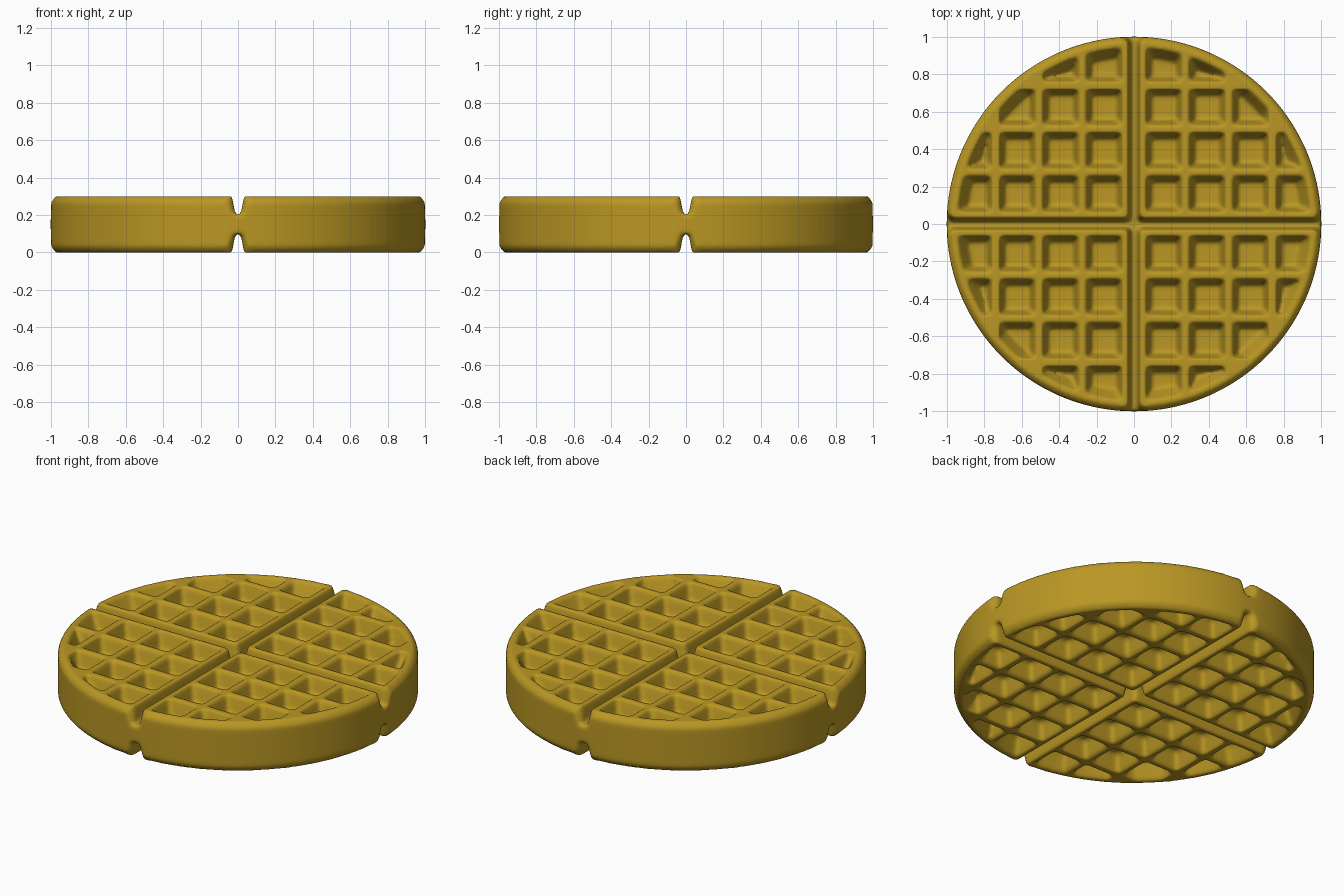
import bpy, bmesh, math
from mathutils import Matrix

if "Cube" in bpy.data.objects:
    bpy.data.objects.remove(bpy.data.objects["Cube"])

H, MID = 0.30, 0.155          # waffle height, mid plane
FLOOR_T, FLOOR_B = 0.20, 0.10  # pocket floors, top and bottom


def frustum(bm, low, high, z0, z1):
    """Solid between two matching outlines."""
    a = [bm.verts.new((x, y, z0)) for x, y in low]
    b = [bm.verts.new((x, y, z1)) for x, y in high]
    bm.faces.new(a[::-1])
    bm.faces.new(b)
    n = len(a)
    for i in range(n):
        j = (i + 1) % n
        bm.faces.new((a[i], a[j], b[j], b[i]))


def rect(cx, cy, hx, hy):
    return [(cx - hx, cy - hy), (cx + hx, cy - hy), (cx + hx, cy + hy), (cx - hx, cy + hy)]


def ring(r, n, cx=0, cy=0):
    return [(cx + r * math.cos(math.tau * i / n), cy + r * math.sin(math.tau * i / n)) for i in range(n)]


def finish(bm, name):
    bmesh.ops.recalc_face_normals(bm, faces=bm.faces)
    me = bpy.data.meshes.new(name)
    bm.to_mesh(me)
    bm.free()
    ob = bpy.data.objects.new(name, me)
    bpy.context.collection.objects.link(ob)
    return ob


def both_sides(name, shapes):
    """Cutter with every (inner outline, outer outline) on top and bottom."""
    bm = bmesh.new()
    for inner, outer in shapes:
        frustum(bm, inner, outer, FLOOR_T, H + 0.02)
        frustum(bm, outer, inner, -0.02, FLOOR_B)
    ob = finish(bm, name)
    ob.hide_render = True
    return ob


def boolean(ob, tool, op):
    m = ob.modifiers.new(tool.name, 'BOOLEAN')
    m.operation, m.object, m.solver = op, tool, 'EXACT'


# round slab
bm = bmesh.new()
frustum(bm, ring(0.98, 128), ring(1.0, 128), 0, 0.02)
bm2 = bm
bm2.free()
bm = bmesh.new()
levels = [(0.975, 0), (1.0, 0.03), (1.0, H - 0.03), (0.975, H)]
loops = [[bm.verts.new((x, y, z)) for x, y in ring(r, 128)] for r, z in levels]
for a, b in zip(loops, loops[1:]):
    for i in range(128):
        j = (i + 1) % 128
        bm.faces.new((a[i], a[j], b[j], b[i]))
bm.faces.new(loops[0][::-1])
bm.faces.new(loops[-1])
waffle = finish(bm, "waffle")

# tapered square pockets, trimmed by a sloping round rim
pockets = []
for sx in (-1, 1):
    for sy in (-1, 1):
        for i in range(4):
            for j in range(4):
                x0, y0 = 0.06 + 0.232 * i, 0.06 + 0.232 * j
                if math.hypot(x0, y0) < 0.88:
                    cx, cy = sx * (x0 + 0.099), sy * (y0 + 0.099)
                    pockets.append((rect(cx, cy, 0.066, 0.066), rect(cx, cy, 0.103, 0.103)))
pocket_cutter = both_sides("pocket_cutter", pockets)
rim = both_sides("rim_limit", [(ring(0.89, 96), ring(0.955, 96))])
boolean(pocket_cutter, rim, 'INTERSECT')

# dividing grooves and flared corners at the centre and rim
groove_x = both_sides("groove_x", [(rect(0, 0, 1.1, 0.014), rect(0, 0, 1.1, 0.036))])
groove_y = both_sides("groove_y", [(rect(0, 0, 0.014, 1.1), rect(0, 0, 0.036, 1.1))])
spots = [(0, 0), (1.01, 0), (-1.01, 0), (0, 1.01), (0, -1.01)]
corners = both_sides("corner_cutter", [(ring(0.045, 4, x, y), ring(0.085, 4, x, y)) for x, y in spots])

cutters = [pocket_cutter, groove_x, groove_y, corners]
for c in cutters:
    boolean(waffle, c, 'DIFFERENCE')

# soft baked surface
r = waffle.modifiers.new("soften", 'REMESH')
r.mode, r.voxel_size, r.use_smooth_shade = 'VOXEL', 0.012, True
s = waffle.modifiers.new("smooth", 'SMOOTH')
s.factor, s.iterations = 0.5, 5

# bake the modifiers and drop the cutters
dg = bpy.context.evaluated_depsgraph_get()
me = bpy.data.meshes.new_from_object(waffle.evaluated_get(dg))
waffle.modifiers.clear()
waffle.data = me
for c in cutters + [rim]:
    bpy.data.objects.remove(c)
me.shade_smooth()

mat = bpy.data.materials.new("golden_batter")
mat.diffuse_color = (0.49, 0.31, 0.017, 1)
mat.use_nodes = True
mat.node_tree.nodes["Principled BSDF"].inputs["Base Color"].default_value = mat.diffuse_color
me.materials.clear()
me.materials.append(mat)
